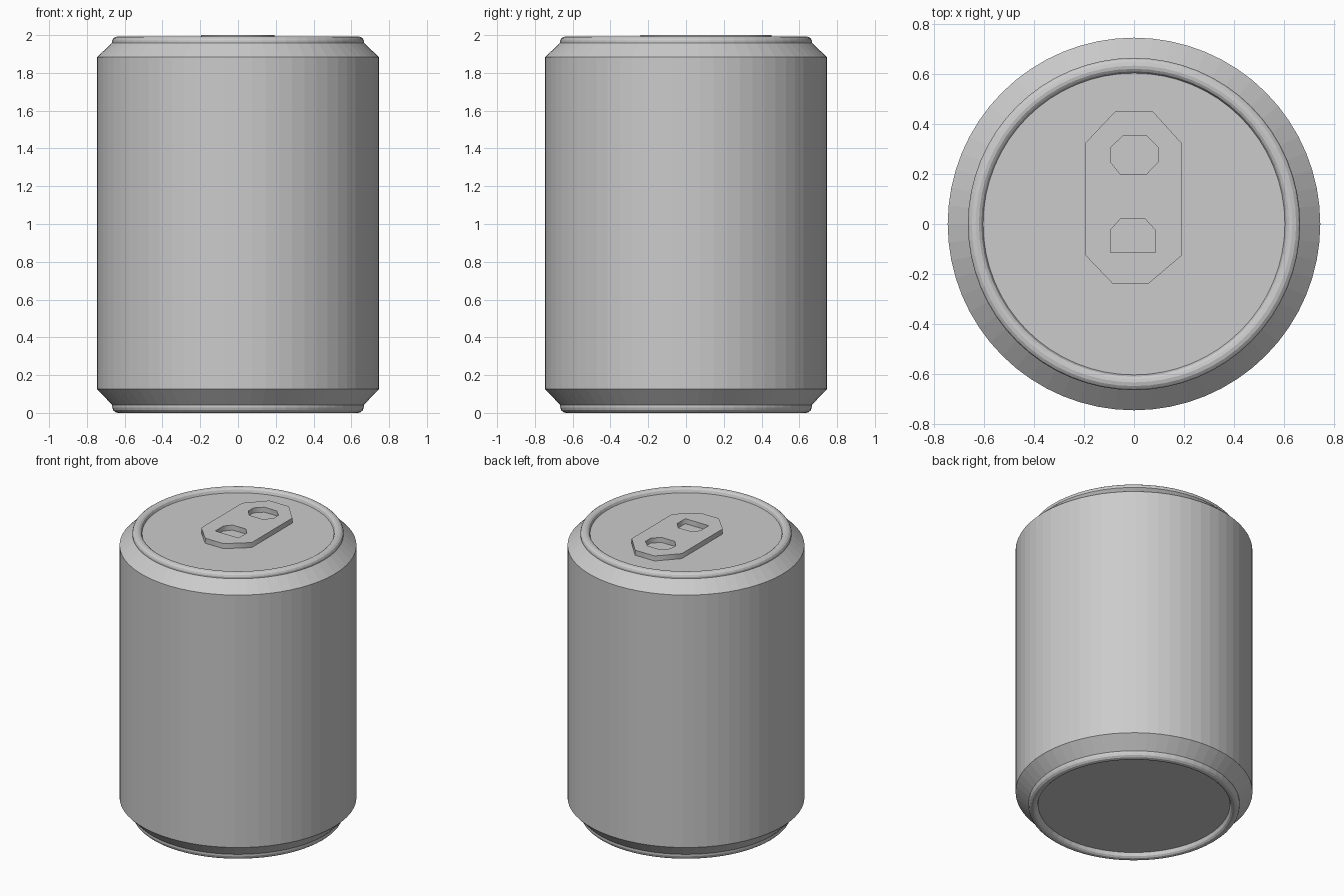
import bpy, bmesh, math

if "Cube" in bpy.data.objects:
    bpy.data.objects.remove(bpy.data.objects["Cube"])

SIDES = 64
metal = bpy.data.materials.new("light grey metal")
metal.diffuse_color = (0.6, 0.6, 0.6, 1)
metal.use_nodes = True
metal.node_tree.nodes["Principled BSDF"].inputs["Base Color"].default_value = metal.diffuse_color


def lathe(name, profile):
    """Spin an (r, z) profile round z, capping both ends with flat discs."""
    bm = bmesh.new()
    rings = []
    for r, z in profile:
        rings.append([bm.verts.new((r * math.cos(2 * math.pi * i / SIDES),
                                    r * math.sin(2 * math.pi * i / SIDES), z))
                      for i in range(SIDES)])
    for a, b in zip(rings, rings[1:]):
        for i in range(SIDES):
            j = (i + 1) % SIDES
            bm.faces.new((a[i], a[j], b[j], b[i]))
    bm.faces.new(rings[0][::-1])
    bm.faces.new(rings[-1])
    bmesh.ops.recalc_face_normals(bm, faces=bm.faces[:])
    me = bpy.data.meshes.new(name)
    bm.to_mesh(me)
    bm.free()
    me.materials.append(metal)
    ob = bpy.data.objects.new(name, me)
    bpy.context.collection.objects.link(ob)
    return ob


def plate(name, loops, z0, z1):
    """Flat plate with holes: the first loop is the outline, the rest are holes."""
    cu = bpy.data.curves.new(name + "_outline", 'CURVE')
    cu.dimensions = '2D'
    cu.fill_mode = 'BOTH'
    cu.extrude = (z1 - z0) / 2
    for pts in loops:
        sp = cu.splines.new('POLY')
        sp.points.add(len(pts) - 1)
        for p, (x, y) in zip(sp.points, pts):
            p.co = (x, y, 0, 1)
        sp.use_cyclic_u = True
    tmp = bpy.data.objects.new(name + "_outline", cu)
    bpy.context.collection.objects.link(tmp)
    dg = bpy.context.evaluated_depsgraph_get()
    me = bpy.data.meshes.new_from_object(tmp.evaluated_get(dg))
    bpy.data.objects.remove(tmp)
    me.name = name
    me.materials.clear()
    me.materials.append(metal)
    ob = bpy.data.objects.new(name, me)
    ob.location.z = (z0 + z1) / 2
    bpy.context.collection.objects.link(ob)
    return ob


# Can: recessed base, foot rim, tapers, straight wall, top rim, recessed lid
rim = [(0.605, 0.035), (0.612, 0.012), (0.622, 0.003), (0.635, 0.0),
       (0.650, 0.004), (0.661, 0.014), (0.666, 0.028), (0.666, 0.042)]
top_rim = [(r, 1.993 - z * 0.8) for r, z in reversed(rim)]
lathe("can_body", rim + [(0.747, 0.127), (0.747, 1.883)] + top_rim)

# Pull tab with a finger hole and a rivet hole
tab_outline = [(-0.195, 0.325), (-0.075, 0.452), (0.075, 0.452), (0.193, 0.322),
               (0.193, -0.125), (0.057, -0.24), (-0.085, -0.24), (-0.195, -0.125)]
finger_hole = [(-0.095, 0.305), (-0.045, 0.353), (0.05, 0.353), (0.098, 0.305),
               (0.098, 0.25), (0.05, 0.2), (-0.055, 0.2), (-0.095, 0.25)]
rivet_hole = [(-0.095, -0.115), (-0.095, -0.025), (-0.055, 0.02),
              (0.045, 0.02), (0.086, -0.025), (0.086, -0.115)]
plate("pull_tab", [tab_outline, finger_hole, rivet_hole], 1.962, 2.0)
